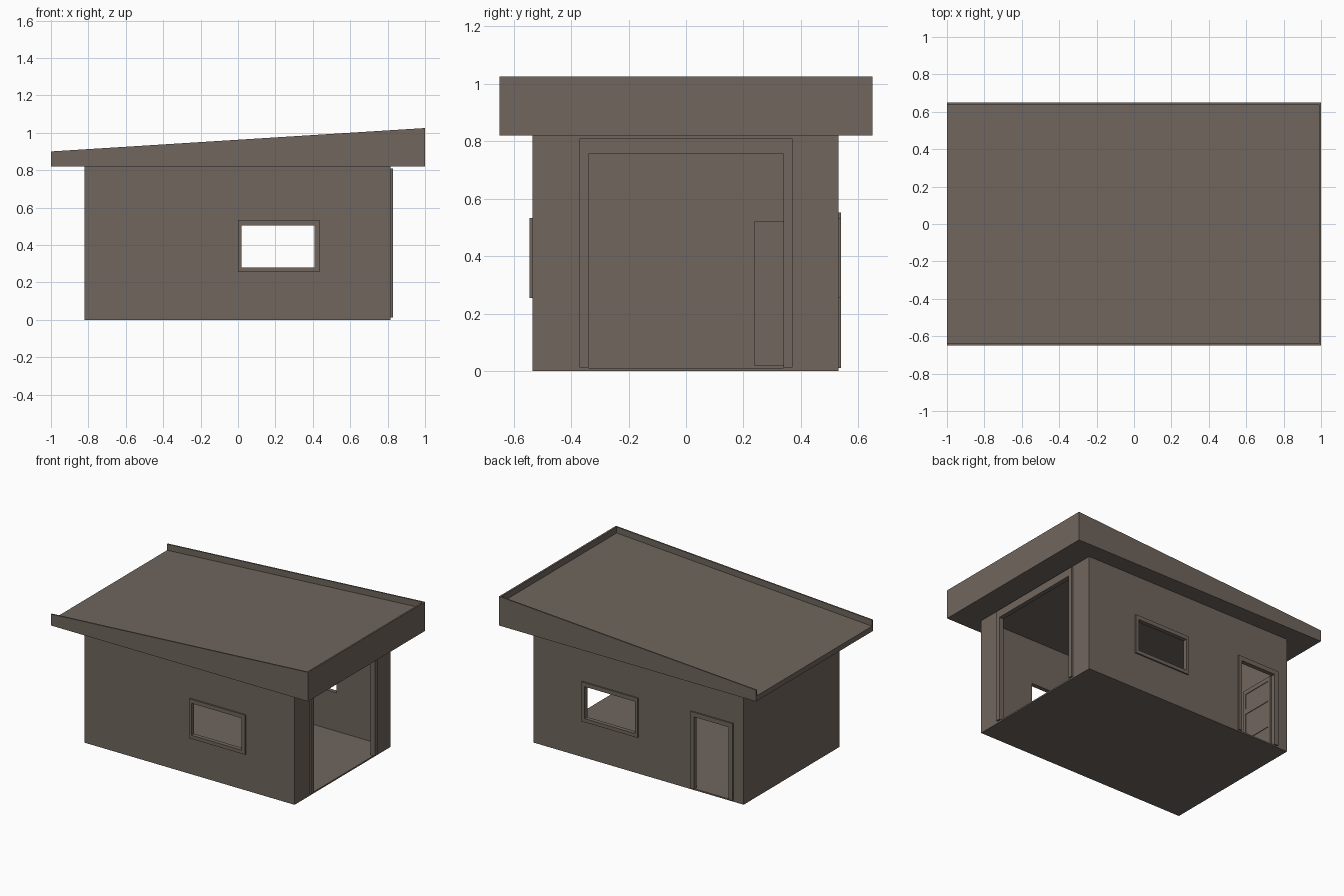
import bpy, bmesh

if "Cube" in bpy.data.objects:
    bpy.data.objects.remove(bpy.data.objects["Cube"])

brown = bpy.data.materials.new("weathered brown")
brown.diffuse_color = (0.16, 0.132, 0.11, 1)
brown.use_nodes = True
brown.node_tree.nodes["Principled BSDF"].inputs["Base Color"].default_value = brown.diffuse_color


def prism(name, profile, y0, y1):
    """Extrude an x-z outline from y0 to y1."""
    bm = bmesh.new()
    a = [bm.verts.new((x, y0, z)) for x, z in profile]
    b = [bm.verts.new((x, y1, z)) for x, z in profile]
    bm.faces.new(a)
    bm.faces.new(b[::-1])
    n = len(a)
    for i in range(n):
        bm.faces.new((a[i], b[i], b[(i + 1) % n], a[(i + 1) % n]))
    bmesh.ops.recalc_face_normals(bm, faces=bm.faces)
    me = bpy.data.meshes.new(name)
    bm.to_mesh(me)
    bm.free()
    me.materials.append(brown)
    ob = bpy.data.objects.new(name, me)
    bpy.context.collection.objects.link(ob)
    return ob


def box(name, x, y, z):
    return prism(name, [(x[0], z[0]), (x[1], z[0]), (x[1], z[1]), (x[0], z[1])], *y)


def cut(ob, *cutters):
    """Subtract the cutters from ob, apply, and remove them."""
    for c in cutters:
        m = ob.modifiers.new("cut", 'BOOLEAN')
        m.operation = 'DIFFERENCE'
        m.solver = 'EXACT'
        m.object = c
    dg = bpy.context.evaluated_depsgraph_get()
    dg.update()
    me = bpy.data.meshes.new_from_object(ob.evaluated_get(dg))
    ob.modifiers.clear()
    ob.data = me
    for c in cutters:
        bpy.data.objects.remove(c)
    return ob


X0, X1, Y0, Y1, T = -0.82, 0.815, -0.535, 0.53, 0.02

# opening extents
WIN = ((0.02, 0.41), (0.28, 0.505))
DOOR = ((-0.71, -0.44), (0.01, 0.52))
GATE = ((-0.34, 0.34), (0.01, 0.755))

# walls and floor slab, hollow, with all openings cut
cut(box("walls_and_floor", (X0, X1), (Y0, Y1), (0, 0.82)),
    box("inside", (X0 + T, X1 - T), (Y0 + T, Y1 - T), (0.01, 1)),
    box("window_hole", WIN[0], (-0.7, 0.7), WIN[1]),
    box("door_hole", DOOR[0], (0.4, 0.7), DOOR[1]),
    box("gate_hole", (0.7, 0.9), GATE[0], GATE[1]))

# roof: sloped tray with a rim on three sides
rim = 0.043
cut(prism("roof", [(-1, 0.82), (1, 0.82), (1, 1.025), (-1, 0.90)], -0.65, 0.65),
    prism("roof_hollow", [(-1.1, 0.89375 - rim), (0.988, 1.02425 - rim),
                          (0.988, 1.3), (-1.1, 1.3)], -0.64, 0.64))

# window frames, front and back
for name, y in (("front_window_frame", (Y0 - 0.01, Y0 + 0.005)),
                ("back_window_frame", (Y1 - 0.005, Y1 + 0.01))):
    cut(box(name, (0.0, 0.437), y, (0.255, 0.533)),
        box("hole", WIN[0], (-0.7, 0.7), WIN[1]))

# back door frame
cut(box("back_door_frame", (-0.74, -0.413), (Y1 - 0.005, Y1 + 0.01), (0.01, 0.552)),
    box("hole", DOOR[0], (0.4, 0.7), (-0.1, DOOR[1][1])))

# garage opening frame
cut(box("garage_frame", (X1 - 0.005, X1 + 0.013), (-0.37, 0.37), (0.012, 0.81)),
    box("hole", (0.7, 0.9), GATE[0], (-0.1, GATE[1][1])))

# back door leaf, swung open into the room, with recessed panels
lx = (-0.716, -0.7)
panels = []
for z in ((0.055, 0.157), (0.2, 0.345), (0.385, 0.49)):
    for x in ((lx[0] - 0.1, lx[0] + 0.004), (lx[1] - 0.004, lx[1] + 0.1)):
        panels.append(box("panel", x, (0.265, 0.484), z))
cut(box("back_door", lx, (0.238, 0.508), (0.018, 0.52)), *panels)
